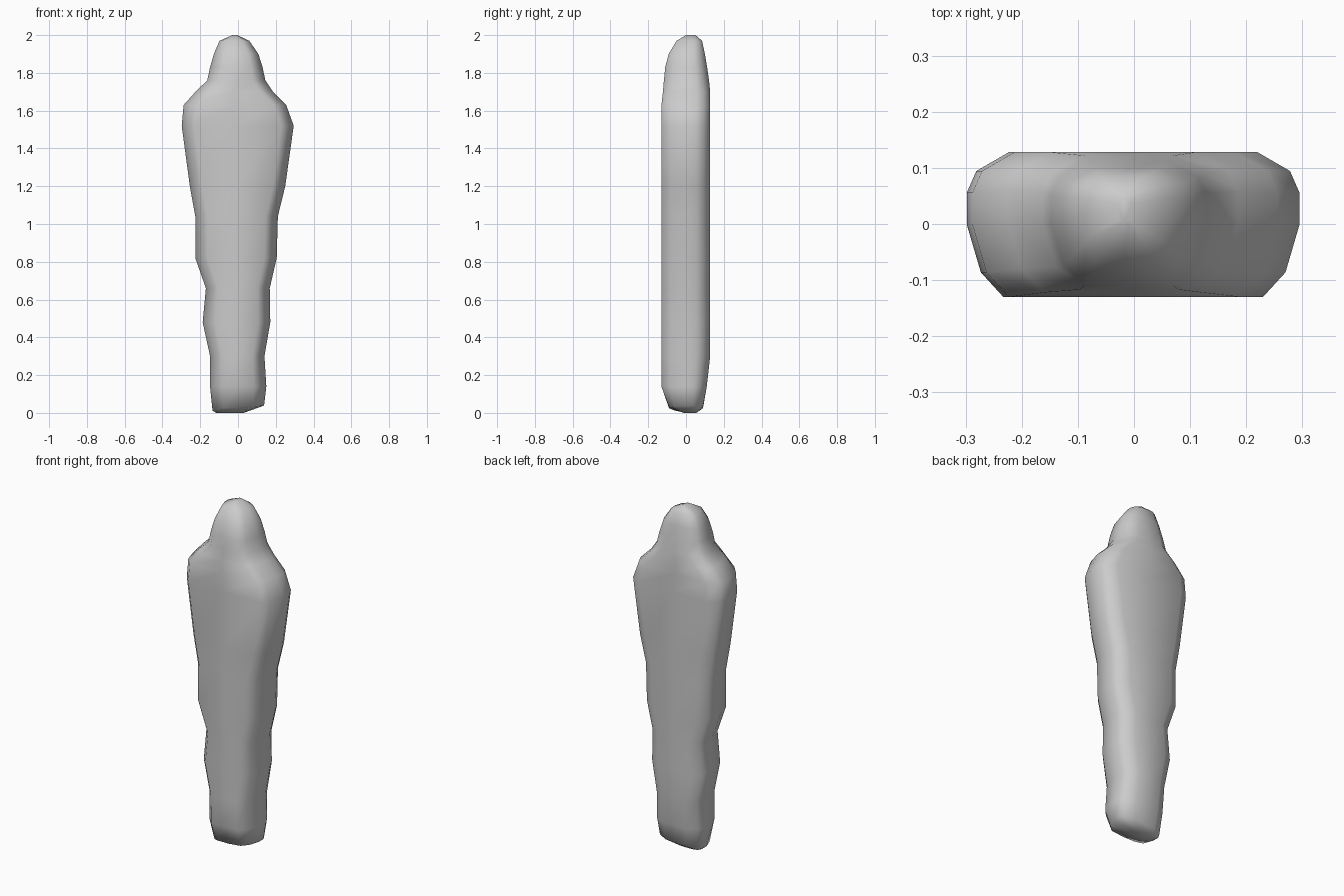
import bpy, bmesh

cube = bpy.data.objects.get("Cube")
if cube:
    bpy.data.objects.remove(cube, do_unlink=True)

# Single plain grey material
grey = bpy.data.materials.new("plain grey")
grey.use_nodes = True
colour = (0.6, 0.6, 0.6, 1)
grey.diffuse_color = colour
grey.node_tree.nodes["Principled BSDF"].inputs["Base Color"].default_value = colour

# Cross-sections: height, right edge, left edge, front, back
SECTIONS = [
    (0.025, -0.135, 0.138, -0.09, 0.09),
    (0.14, -0.148, 0.150, -0.13, 0.11),
    (0.30, -0.148, 0.140, -0.13, 0.128),
    (0.48, -0.187, 0.171, -0.13, 0.128),
    (0.66, -0.170, 0.168, -0.13, 0.128),
    (0.82, -0.226, 0.205, -0.13, 0.128),
    (1.04, -0.226, 0.211, -0.13, 0.128),
    (1.20, -0.255, 0.250, -0.13, 0.128),
    (1.52, -0.298, 0.295, -0.13, 0.128),
    (1.63, -0.288, 0.255, -0.13, 0.128),
    (1.70, -0.225, 0.185, -0.122, 0.128),
    (1.76, -0.163, 0.145, -0.117, 0.122),
    (1.83, -0.148, 0.130, -0.110, 0.112),
    (1.90, -0.128, 0.108, -0.092, 0.100),
    (1.97, -0.098, 0.060, -0.050, 0.085),
    (2.00, -0.030, -0.005, 0.000, 0.050),
]
# Rim of one flank from front to back: inset from the edge, depth fraction
RIM = [(0.065, 0.0), (0.025, 0.17), (0.0, 0.5), (0.0, 0.72), (0.017, 0.87), (0.075, 1.0)]


def ring(bm, z, x0, x1, y0, y1):
    """Flat front and back joined by rounded flanks."""
    mid, k = (x0 + x1) / 2, min(1, (x1 - x0) / 0.3)
    left = [(x1 - i * k, y0 + (y1 - y0) * f) for i, f in RIM]
    right = [(x0 + i * k, y0 + (y1 - y0) * f) for i, f in reversed(RIM)]
    pts = [(mid, y0)] + left + [(mid, y1)] + right
    return [bm.verts.new((x, y, z)) for x, y in pts]


bm = bmesh.new()
rings = [ring(bm, *s) for s in SECTIONS]
# Slanted foot: the left corner lifts, the sole bulges down in the middle
for v in rings[0]:
    v.co.z = 0.025 + max(0, v.co.x) * 0.1
    if v.co.x < -0.1:
        v.co.z = 0.012
sole = ring(bm, 0.0, -0.115, 0.03, -0.01, 0.055)
rings.insert(0, sole)

for a, b in zip(rings, rings[1:]):
    n = len(a)
    for i in range(n):
        j = (i + 1) % n
        bm.faces.new((a[i], a[j], b[j], b[i]))
bm.faces.new(list(reversed(rings[0])))
bm.faces.new(rings[-1])
bmesh.ops.recalc_face_normals(bm, faces=bm.faces)
for f in bm.faces:
    f.smooth = True

mesh = bpy.data.meshes.new("shrouded_body")
bm.to_mesh(mesh)
bm.free()
mesh.materials.append(grey)
body = bpy.data.objects.new("shrouded_body", mesh)
bpy.context.collection.objects.link(body)
